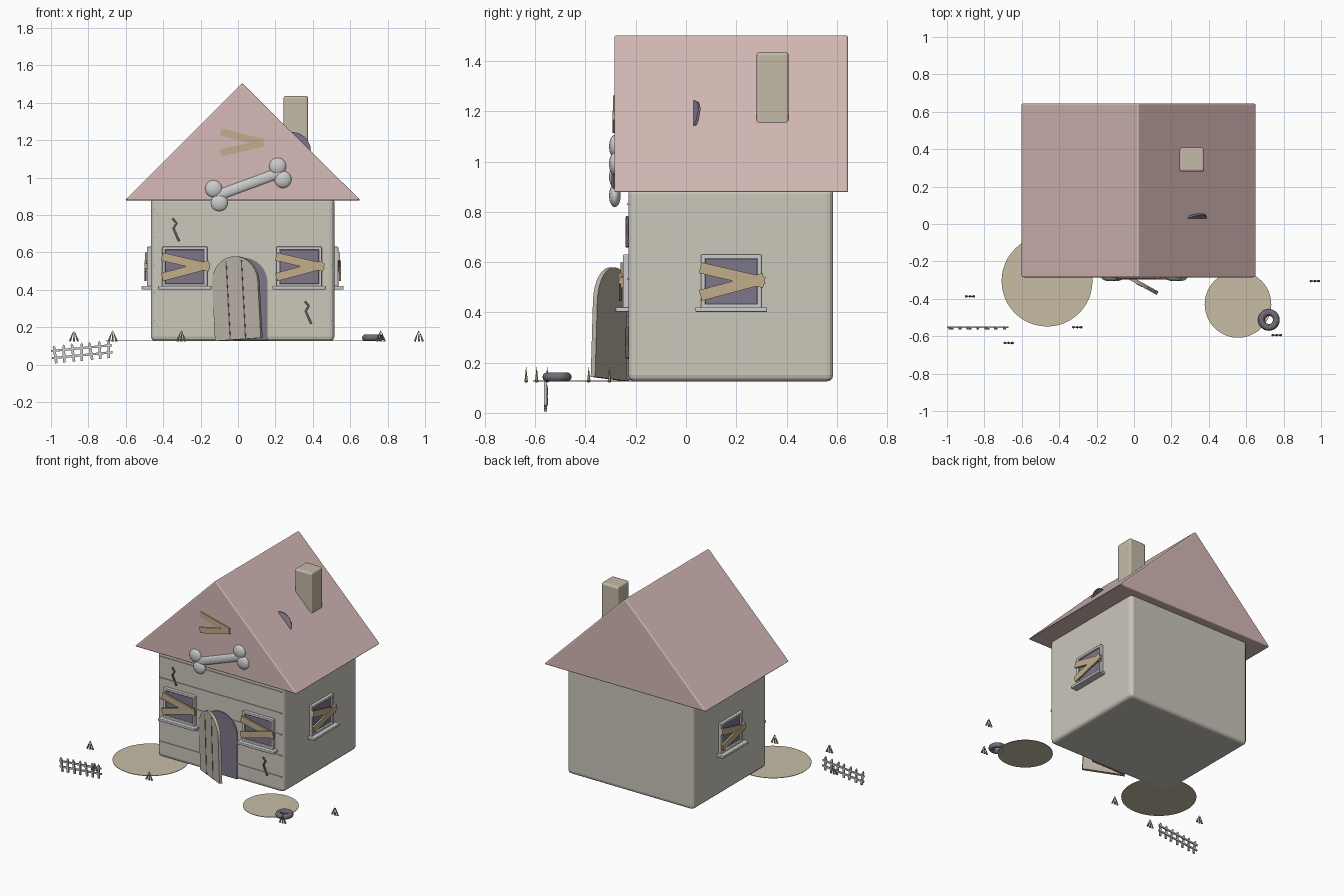
import bpy, bmesh, math
from math import sin, cos, pi, radians
from mathutils import Matrix, Vector

if "Cube" in bpy.data.objects:
    bpy.data.objects.remove(bpy.data.objects["Cube"])

I = Matrix.Identity(4)


def mat(name, rgb):
    m = bpy.data.materials.new(name)
    m.diffuse_color = (*rgb, 1)
    m.use_nodes = True
    m.node_tree.nodes["Principled BSDF"].inputs["Base Color"].default_value = m.diffuse_color
    return m


WALL = mat("wall", (0.60, 0.57, 0.50))
ROOF = mat("roof", (0.67, 0.49, 0.47))
BRICK = mat("chimney", (0.55, 0.49, 0.39))
WOOD = mat("plank", (0.54, 0.42, 0.26))
DOOR = mat("door", (0.50, 0.45, 0.38))
DARK = mat("dark", (0.21, 0.18, 0.25))
CRACK = mat("crack", (0.14, 0.13, 0.13))
DIRT = mat("dirt", (0.57, 0.51, 0.38))
GRASS = mat("grass", (0.40, 0.38, 0.22))
RUBBER = mat("rubber", (0.16, 0.15, 0.18))
PALE = mat("pale", (0.64, 0.64, 0.61))


def finish(bm, name, m, M=I, bevel=0, smooth=False):
    bmesh.ops.recalc_face_normals(bm, faces=bm.faces)
    me = bpy.data.meshes.new(name)
    for f in bm.faces:
        f.smooth = smooth
    bm.to_mesh(me)
    bm.free()
    ob = bpy.data.objects.new(name, me)
    bpy.context.collection.objects.link(ob)
    ob.matrix_world = M
    me.materials.append(m)
    if bevel:
        b = ob.modifiers.new("bevel", 'BEVEL')
        b.width, b.segments = bevel, 3
    return ob


def box(name, c, size, m, M=I, tilt=0, bevel=0):
    bm = bmesh.new()
    bmesh.ops.create_cube(bm, size=1)
    bmesh.ops.scale(bm, vec=size, verts=bm.verts)
    return finish(bm, name, m, M @ Matrix.Translation(c) @ Matrix.Rotation(radians(tilt), 4, 'Y'), bevel)


def prism(name, pts, y0, y1, m, M=I, bevel=0):
    bm = bmesh.new()
    f = bm.faces.new([bm.verts.new((x, y0, z)) for x, z in pts])
    r = bmesh.ops.extrude_face_region(bm, geom=[f])
    bmesh.ops.translate(bm, vec=(0, y1 - y0, 0),
                        verts=[v for v in r["geom"] if isinstance(v, bmesh.types.BMVert)])
    return finish(bm, name, m, M, bevel)


def cone(name, r1, r2, depth, m, M, seg=32, smooth=False):
    bm = bmesh.new()
    bmesh.ops.create_cone(bm, cap_ends=True, segments=seg, radius1=r1, radius2=r2, depth=depth)
    ob = finish(bm, name, m, M, 0, smooth)
    return ob


def arch(x0, x1, z0, z1, n=16):
    r, cx = (x1 - x0) / 2, (x0 + x1) / 2
    return [(x0, z0), (x1, z0)] + [(cx + r * cos(pi * i / n), z1 - r + r * sin(pi * i / n))
                                   for i in range(n + 1)]


# House body, roof, chimney
box("body", (0.025, 0.178, 0.51), (0.98, 0.815, 0.77), WALL, bevel=0.025)
prism("roof", [(-0.605, 0.878), (0.655, 0.878), (0.022, 1.505)], -0.285, 0.645, ROOF, bevel=0.008)
box("chimney", (0.309, 0.344, 1.256), (0.132, 0.128, 0.36), BRICK, bevel=0.013)

# Siding lines on the front wall
for i in range(5):
    box("siding_line", (0.025, -0.231, 0.235 + i * 0.149), (0.95, 0.008, 0.006), WALL)

# Dark hole disc sticking out of the right roof slope
n = Vector((0.705, 0, 0.71))
t = Vector((0.71, 0, -0.705))
d = (n + Vector((0, 0.6, 0))).normalized()
a = t.cross(d)
R = Matrix((t, d, a)).transposed().to_4x4()
cone("roof_hole", 0.09, 0.09, 0.01, DARK,
     Matrix.Translation(Vector((0.338, 0.036, 1.192)) - d * 0.057) @ R)


# Boarded windows: two on the front, one on each side
def window(M):
    box("window_pane", (0, -0.003, 0), (0.225, 0.012, 0.19), DARK, M)
    for s in (-1, 1):
        box("window_jamb", (s * 0.112, -0.008, 0), (0.018, 0.026, 0.21), PALE, M, bevel=0.004)
        box("window_rail", (0, -0.008, s * 0.098), (0.242, 0.026, 0.018), PALE, M, bevel=0.004)
    box("window_sill", (0, -0.02, -0.112), (0.285, 0.06, 0.018), PALE, M, bevel=0.004)
    box("window_plank", (0.004, -0.025, 0.025), (0.262, 0.012, 0.044), WOOD, M, 13)
    box("window_plank", (0.004, -0.03, -0.022), (0.262, 0.012, 0.044), WOOD, M, -15)


for x, y, ang in ((-0.284, -0.23, 0), (0.327, -0.23, 0), (0.515, 0.18, 90), (-0.465, 0.18, -90)):
    window(Matrix.Translation((x, y, 0.523)) @ Matrix.Rotation(radians(ang), 4, 'Z'))

# Gable planks
box("gable_plank", (0.022, -0.285, 1.215), (0.235, 0.012, 0.038), WOOD, tilt=14)
box("gable_plank", (0.022, -0.287, 1.158), (0.235, 0.012, 0.038), WOOD, tilt=-13)

# Doorway and open leaning door
prism("doorway", arch(-0.107, 0.157, 0.13, 0.572), -0.236, -0.2, DARK)
D = Matrix.Translation((-0.118, -0.235, 0.126)) @ Matrix.Rotation(radians(-29), 4, 'Z') \
    @ Matrix.Rotation(radians(-3.5), 4, 'Y')
prism("door", arch(0, 0.28, 0, 0.445), -0.01, 0.01, DOOR, D)
for x in (0.093, 0.187):
    box("door_groove", (x, -0.01, 0.212), (0.006, 0.004, 0.42), CRACK, D)

# Bone sign on the gable
p0, p1 = Vector((-0.115, -0.283, 0.902)), Vector((0.225, -0.283, 1.027))
FLAT = Matrix.Diagonal((1, 0.5, 1, 1))
Q = (p1 - p0).to_track_quat('Z', 'Y').to_matrix().to_4x4()
bm = bmesh.new()
bmesh.ops.create_cone(bm, cap_ends=True, segments=24, radius1=0.028, radius2=0.028,
                      depth=(p1 - p0).length, matrix=Q)
bone = finish(bm, "bone_shaft", PALE, Matrix.Translation((p0 + p1) / 2) @ FLAT, 0, True)
for x, z in ((-0.13, 0.94), (-0.10, 0.865), (0.212, 1.06), (0.24, 0.99)):
    bm = bmesh.new()
    bmesh.ops.create_uvsphere(bm, u_segments=24, v_segments=14, radius=0.046)
    finish(bm, "bone_knob", PALE, Matrix.Translation((x, -0.283, z)) @ FLAT, 0, True)

# Wall cracks
for x, z in ((-0.333, 0.72), (0.374, 0.278)):
    cu = bpy.data.curves.new("wall_crack", 'CURVE')
    cu.dimensions = '3D'
    cu.bevel_depth = 0.006
    cu.bevel_resolution = 1
    cu.use_fill_caps = True
    pts = [(-0.016, 0.06), (0.004, 0.035), (-0.012, 0.008), (0.002, -0.025), (0.018, -0.06)]
    sp = cu.splines.new('POLY')
    sp.points.add(len(pts) - 1)
    for p, (u, w) in zip(sp.points, pts):
        p.co = (x + u, -0.234, z + w, 1)
    cu.materials.append(CRACK)
    bpy.context.collection.objects.link(bpy.data.objects.new("wall_crack", cu))

# Dirt patches
for x, y, r in ((-0.465, -0.305, 0.243), (0.556, -0.43, 0.178)):
    cone("dirt_patch", r, r, 0.003, DIRT, Matrix.Translation((x, y, 0.127)), 48)

# Grass tufts: three blades meeting at the tip
for x, y in ((-0.877, -0.387), (-0.67, -0.636), (-0.303, -0.552), (0.763, -0.594), (0.967, -0.305)):
    for k in (-1, 0, 1):
        cone("grass_blade", 0.007, 0.0005, 0.06, GRASS,
             Matrix.Translation((x + k * 0.012, y, 0.152)) @ Matrix.Rotation(-k * 0.33, 4, 'Y'), 6)

# Old tyre
bpy.ops.mesh.primitive_torus_add(location=(0.721, -0.513, 0.143), major_radius=0.04,
                                 minor_radius=0.018, major_segments=28, minor_segments=12)
tyre = bpy.context.object
tyre.name = "tyre"
tyre.data.materials.append(RUBBER)
bpy.ops.object.shade_smooth_by_angle()

# Fallen crooked fence
F = Matrix.Translation((-0.835, -0.556, 0.068)) @ Matrix.Rotation(radians(-5.5), 4, 'Y')
for z in (-0.018, 0.02):
    box("fence_rail", (0, 0.003, z), (0.325, 0.008, 0.012), PALE, F)
for i in range(7):
    P = F @ Matrix.Translation(((i - 3) * 0.048, -0.003, 0)) @ Matrix.Rotation(radians((-3, 4, -2, 5, -4, 2, 4)[i]), 4, 'Y')
    prism("fence_picket", [(-0.007, -0.048), (0.007, -0.048), (0.007, 0.038), (0, 0.05), (-0.007, 0.038)],
          -0.005, 0.005, PALE, P)

# Keep cap edges sharp on the bone shaft
bpy.ops.object.select_all(action='DESELECT')
bone.select_set(True)
bpy.context.view_layer.objects.active = bone
bpy.ops.object.shade_smooth_by_angle()
